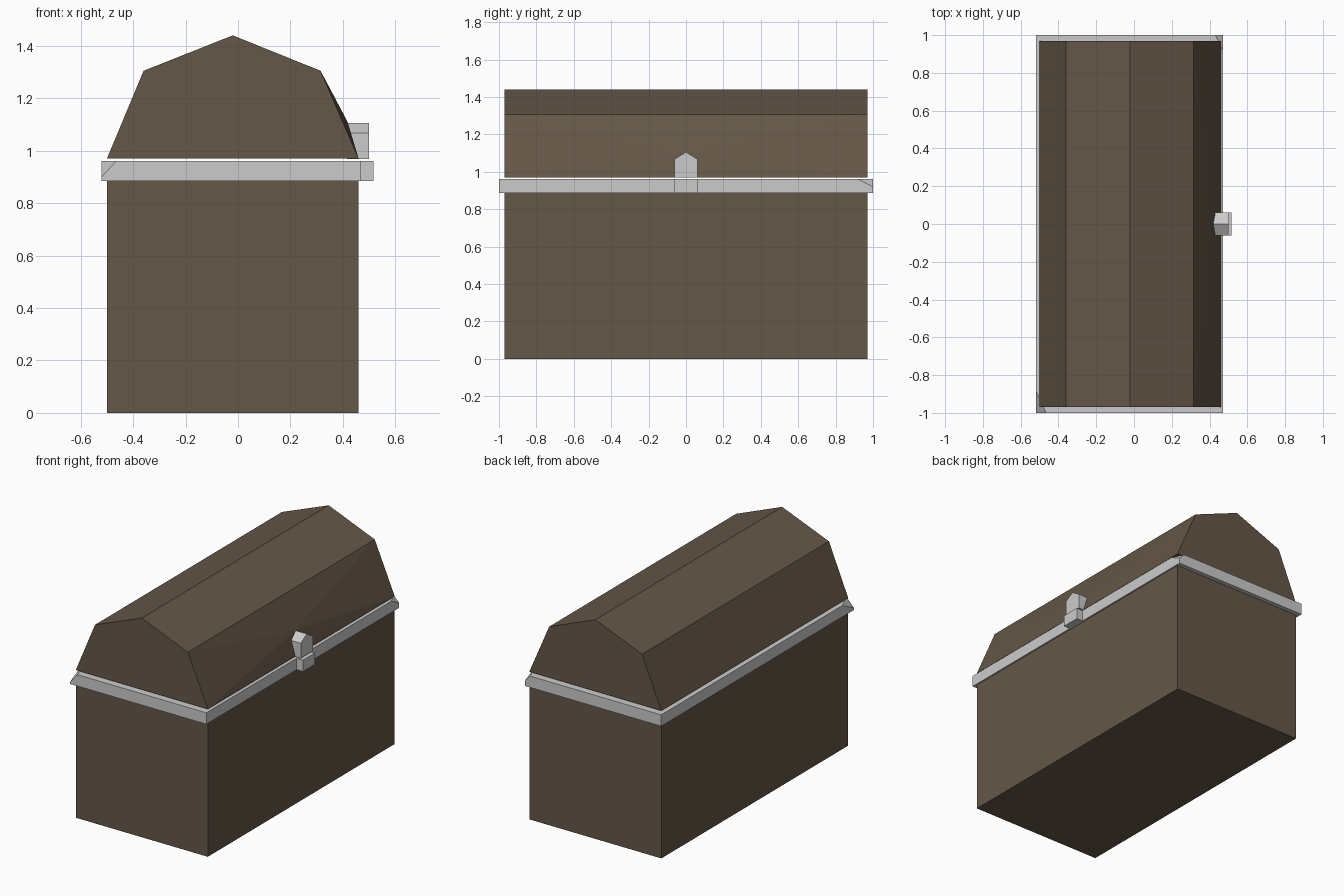
import bpy, bmesh
from mathutils import Vector

if "Cube" in bpy.data.objects:
    bpy.data.objects.remove(bpy.data.objects["Cube"])

wood = bpy.data.materials.new("dark_wood")
wood.diffuse_color = (0.13, 0.095, 0.065, 1)
wood.use_nodes = True
wood.node_tree.nodes["Principled BSDF"].inputs["Base Color"].default_value = wood.diffuse_color


def finish(name, bm, mat=None):
    bmesh.ops.recalc_face_normals(bm, faces=bm.faces[:])
    me = bpy.data.meshes.new(name)
    bm.to_mesh(me)
    bm.free()
    ob = bpy.data.objects.new(name, me)
    bpy.context.collection.objects.link(ob)
    if mat:
        me.materials.append(mat)
    return ob


def prism(points, shift):
    """Closed prism from a planar outline moved along shift."""
    bm = bmesh.new()
    face = bm.faces.new([bm.verts.new(p) for p in points])
    ext = bmesh.ops.extrude_face_region(bm, geom=[face], use_keep_orig=True)
    moved = [g for g in ext["geom"] if isinstance(g, bmesh.types.BMVert)]
    bmesh.ops.translate(bm, verts=moved, vec=shift)
    bmesh.ops.recalc_face_normals(bm, faces=bm.faces[:])
    return bm


def box(x0, x1, y, z0, z1):
    return prism([(x0, -y, z0), (x1, -y, z0), (x1, y, z0), (x0, y, z0)], (0, 0, z1 - z0))


# Chest body
finish("chest_body", box(-0.5, 0.46, 0.97, 0, 0.887), wood)

# Faceted lid, its latch side pushed out slightly at the middle
profile = [(-0.5, 0.97), (-0.36, 1.305), (-0.02, 1.44), (0.315, 1.305), (0.46, 0.97)]
bm = prism([(x, -0.97, z) for x, z in profile], (0, 1.94, 0))
bm.normal_update()
side = max(bm.faces, key=lambda f: f.calc_center_median().x)
poked = bmesh.ops.poke(bm, faces=[side])
poked["verts"][0].co = (0.418, 0, 1.11)
finish("lid", bm, wood)

# Rim band with two opposite top corners chipped off
bm = box(-0.52, 0.47, 1.0, 0.885, 0.96)
chips = [((-0.52, -0.88, 0.96), (-0.465, -1, 0.96), (-0.52, -1, 0.90)),
         ((0.47, 0.92, 0.96), (0.43, 1, 0.96), (0.47, 1, 0.92))]
for pts in chips:
    a, b, c = (Vector(p) for p in pts)
    n = (b - a).cross(c - a).normalized()
    if n.z < 0:
        n = -n
    cut = bmesh.ops.bisect_plane(bm, geom=bm.verts[:] + bm.edges[:] + bm.faces[:],
                                 plane_co=a, plane_no=n, clear_outer=True)
    edges = [g for g in cut["geom_cut"] if isinstance(g, bmesh.types.BMEdge)]
    bmesh.ops.holes_fill(bm, edges=edges, sides=0)
finish("rim_band", bm)

# Latch: lower block on the rim and pointed hasp on the lid
finish("latch_block", box(0.46, 0.516, 0.062, 0.885, 0.96))
outline = [(-0.062, 0.968), (0.062, 0.968), (0.062, 1.067), (0, 1.105), (-0.062, 1.067)]
finish("latch_hasp", prism([(0.415, y, z) for y, z in outline], (0.085, 0, 0)))
